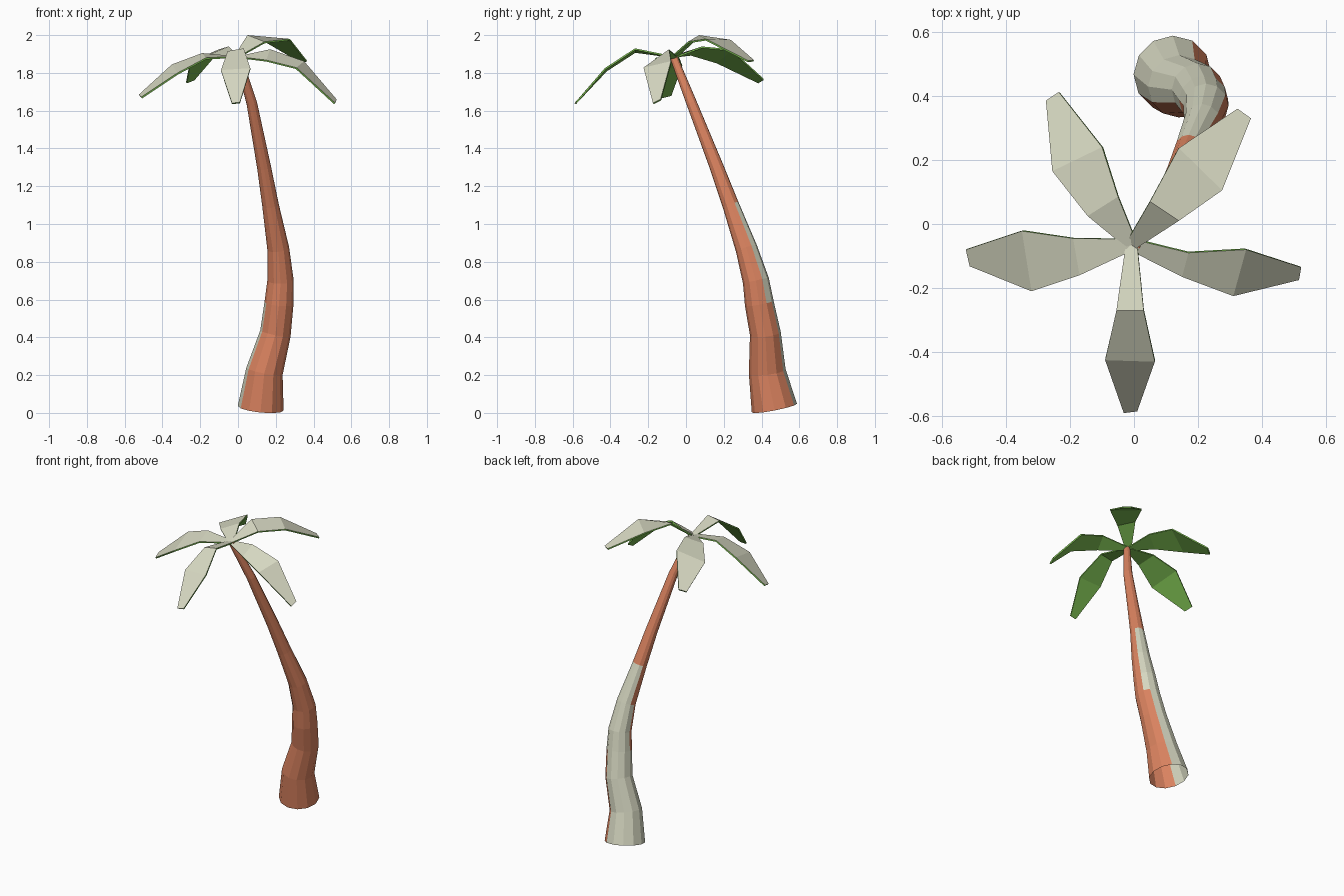
import bpy, bmesh, math
from mathutils import Vector

if "Cube" in bpy.data.objects:
    bpy.data.objects.remove(bpy.data.objects["Cube"])


def material(name, rgb):
    m = bpy.data.materials.new(name)
    m.diffuse_color = (*rgb, 1)
    m.use_nodes = True
    m.node_tree.nodes["Principled BSDF"].inputs["Base Color"].default_value = m.diffuse_color
    return m


bark = material("orange brown bark", (0.70, 0.225, 0.115))
pale = material("pale grey", (0.68, 0.69, 0.54))
green = material("leaf green", (0.205, 0.51, 0.085))


def finish(bm, name, mats):
    mesh = bpy.data.meshes.new(name)
    bm.normal_update()
    bm.to_mesh(mesh)
    bm.free()
    for m in mats:
        mesh.materials.append(m)
    obj = bpy.data.objects.new(name, mesh)
    bpy.context.collection.objects.link(obj)
    return obj


# Trunk: twelve-sided rings (x, y, z, radius) set square to a bending path
PATH = [(0.12, 0.468, 0.025, 0.122), (0.14, 0.43, 0.22, 0.098),
        (0.198, 0.42, 0.42, 0.082), (0.217, 0.388, 0.58, 0.077),
        (0.225, 0.37, 0.70, 0.070), (0.213, 0.32, 0.87, 0.058),
        (0.172, 0.237, 1.10, 0.044), (0.138, 0.163, 1.30, 0.037),
        (0.073, 0.03, 1.64, 0.028), (0.0, -0.066, 1.885, 0.02)]
SIDES = 12


def bark_is_pale(z, azimuth):
    # Pale patch on the back left, turning and ending as it climbs
    if z < 0.58:
        return 60 < azimuth < 210
    if z < 0.86:
        return 30 < azimuth < 180
    return z < 1.05 and 30 < azimuth < 150


bm = bmesh.new()
centres = [Vector(p[:3]) for p in PATH]
rings = []
for i, c in enumerate(centres):
    if i == 0:
        t = centres[1] - c
    else:
        t = centres[min(i + 1, len(PATH) - 1)] - centres[i - 1]
    turn = Vector((0, 0, 1)).rotation_difference(t)
    ring = []
    for k in range(SIDES):
        a = math.tau * k / SIDES
        ring.append(bm.verts.new(c + turn @ Vector((math.cos(a), math.sin(a), 0)) * PATH[i][3]))
    rings.append(ring)
for i in range(len(rings) - 1):
    for k in range(SIDES):
        n = (k + 1) % SIDES
        f = bm.faces.new((rings[i][k], rings[i][n], rings[i + 1][n], rings[i + 1][k]))
        mid_z = (PATH[i][2] + PATH[i + 1][2]) / 2
        f.material_index = int(bark_is_pale(mid_z, (k + 0.5) * 360 / SIDES))
bm.faces.new(rings[-1])
finish(bm, "trunk", [bark, pale])


# Leaves: three cross rows each, running outward from the crown
LEAVES = {
    "right_leaf": [((0.17, -0.09, 1.925), (0.15, -0.165, 1.868)),
                   ((0.35, -0.08, 1.862), (0.31, -0.225, 1.828)),
                   ((0.522, -0.135, 1.66), (0.515, -0.175, 1.64))],
    "left_leaf": [((-0.17, -0.16, 1.88), (-0.19, -0.045, 1.905)),
                  ((-0.32, -0.21, 1.80), (-0.35, -0.022, 1.845)),
                  ((-0.513, -0.132, 1.672), (-0.525, -0.08, 1.685))],
    "front_leaf": [((0.03, -0.27, 1.93), (-0.055, -0.27, 1.915)),
                   ((0.065, -0.43, 1.825), (-0.09, -0.425, 1.815)),
                   ((0.01, -0.585, 1.645), (-0.032, -0.59, 1.64))],
    "back_right_leaf": [((0.05, 0.07, 2.0), (0.14, 0.01, 1.965)),
                        ((0.14, 0.237, 1.975), (0.275, 0.105, 1.98)),
                        ((0.323, 0.36, 1.868), (0.365, 0.33, 1.865))],
    "back_left_leaf": [((-0.145, 0.025, 1.90), (-0.05, 0.085, 1.94)),
                       ((-0.255, 0.165, 1.858), (-0.10, 0.24, 1.925)),
                       ((-0.275, 0.385, 1.752), (-0.235, 0.412, 1.768))],
}
CROWN = Vector((-0.008, -0.065, 1.888))

for name, rows in LEAVES.items():
    bm = bmesh.new()
    # narrow stem row at the crown
    along = Vector(rows[0][0]) + Vector(rows[0][1]) - 2 * CROWN
    along.z = 0
    along.normalize()
    side = Vector((-along.y, along.x, 0)) * 0.018
    # keep the stem row on the same hand as the outer rows
    if side.dot(Vector(rows[0][0]) - Vector(rows[0][1])) < 0:
        side = -side
    strip = [(CROWN + side, CROWN - side)] + rows
    pts = [[bm.verts.new(p) for p in row] for row in strip]
    for a, b in zip(pts, pts[1:]):
        bm.faces.new((a[0], a[1], b[1], b[0]))
    bm.normal_update()
    if sum(f.normal.z for f in bm.faces) < 0:
        bmesh.ops.reverse_faces(bm, faces=bm.faces)
    leaf = finish(bm, name, [pale, green])
    # pale upper face, green underside and rim
    thick = leaf.modifiers.new("thickness", "SOLIDIFY")
    thick.thickness = 0.009
    thick.offset = -1
    thick.material_offset = 1
    thick.material_offset_rim = 1
